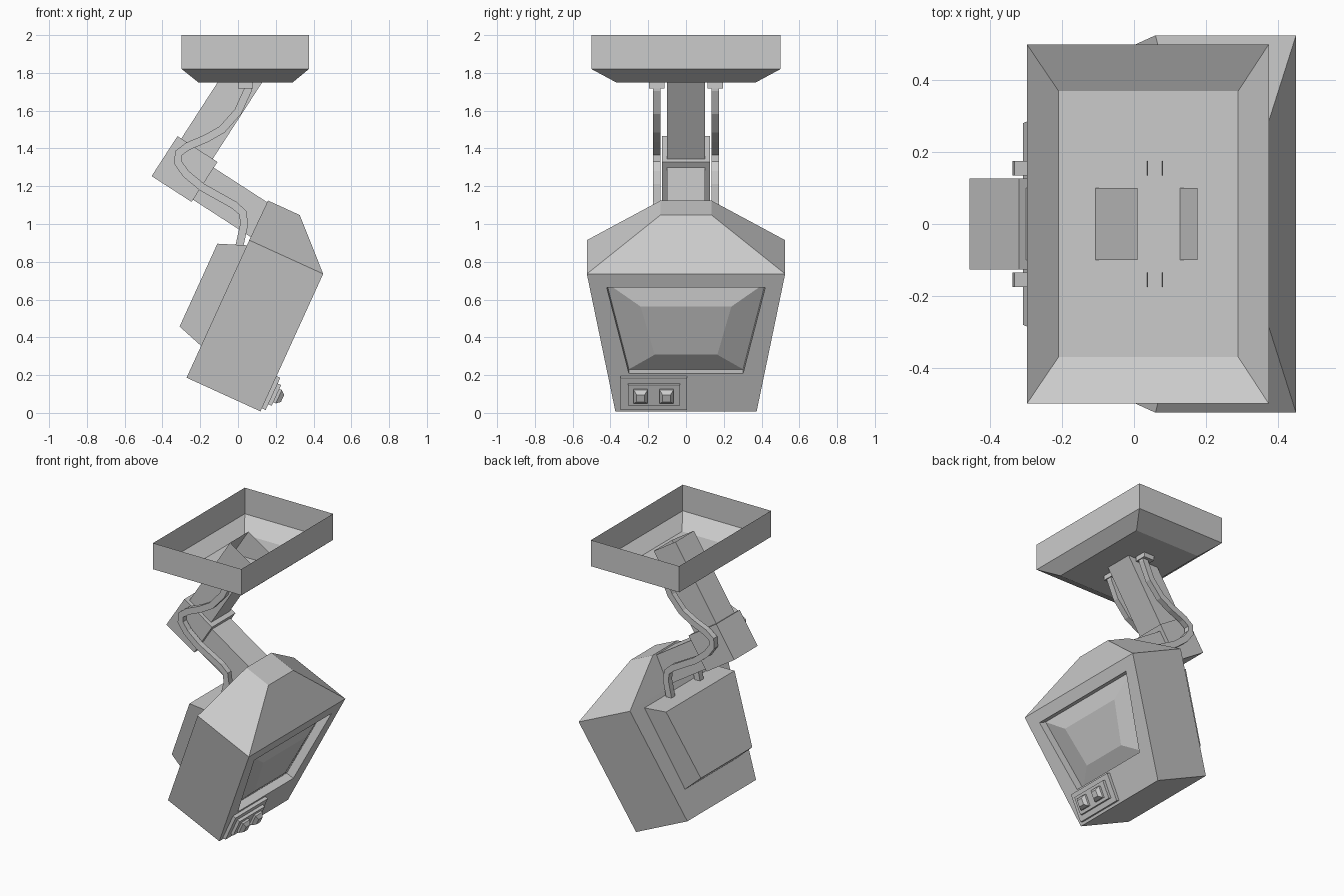
import bpy, bmesh
from mathutils import Vector

if "Cube" in bpy.data.objects:
    bpy.data.objects.remove(bpy.data.objects["Cube"])


def frame(ox, oz, ax, az):
    """Tilted frame in the xz plane: (a, y, b), a along (ax, az), b at right angles to it."""
    n = (ax * ax + az * az) ** 0.5
    ax, az = ax / n, az / n
    return lambda a, y, b: Vector((ox + a * ax - b * az, y, oz + a * az + b * ax))


WORLD = frame(0, 0, 1, 0)
ARM = frame(-0.283, 1.291, 0.84, -0.543)      # a = lower arm direction, b = upper arm direction
HEAD = frame(0.119, 0.008, 0.91, -0.415)      # a = out of the screen, b = up the screen


def loft(name, rings, fr=WORLD, caps=(True, True), skip=()):
    """Join rings of points with quads; skip lists (ring, side) quads to leave out."""
    bm = bmesh.new()
    vs = [[bm.verts.new(fr(*p)) for p in r] for r in rings]
    n = len(rings[0])
    for i in range(len(vs) - 1):
        for j in range(n):
            if (i, j) not in skip:
                k = (j + 1) % n
                bm.faces.new((vs[i][j], vs[i][k], vs[i + 1][k], vs[i + 1][j]))
    if caps[0]:
        bm.faces.new(vs[0][::-1])
    if caps[1]:
        bm.faces.new(vs[-1])
    bmesh.ops.recalc_face_normals(bm, faces=bm.faces)
    me = bpy.data.meshes.new(name)
    bm.to_mesh(me)
    bm.free()
    ob = bpy.data.objects.new(name, me)
    bpy.context.collection.objects.link(ob)
    return ob


def flat(b, a0, a1, y0, y1):
    """Rectangle at height b."""
    return [(a0, y0, b), (a1, y0, b), (a1, y1, b), (a0, y1, b)]


def trap(a, b0, w0, b1, w1, yc=0):
    """Upright trapezoid at depth a: half width w0 at b0, w1 at b1."""
    return [(a, yc - w0, b0), (a, yc + w0, b0), (a, yc + w1, b1), (a, yc - w1, b1)]


# Ceiling tray, open at the top
loft("ceiling_mount", [flat(2.0, -0.298, 0.375, -0.5, 0.5),
                       flat(1.82, -0.298, 0.375, -0.5, 0.5),
                       flat(1.75, -0.21, 0.29, -0.37, 0.37)], caps=(False, True))

# Folding arm: open upper tube, elbow block, lower tube
loft("upper_arm", [flat(b, -0.102, 0.096, -0.1, 0.1) for b in (0.12, 0.698)],
     ARM, caps=(False, False))
loft("elbow", [flat(b, -0.126, 0.126, -0.127, 0.127) for b in (-0.126, 0.126)], ARM)
loft("lower_arm", [trap(a, -0.112, 0.1, 0.09, 0.1) for a in (0.12, 0.55)],
     ARM, caps=(False, False))

# Monitor housing: tapered shell with a recessed screen opening
loft("monitor_housing", [trap(-0.43, 0, 0.374, 0.8, 0.525),
                         trap(0, 0, 0.374, 0.8, 0.525),
                         trap(0, 0.22, 0.302, 0.722, 0.42),
                         trap(-0.055, 0.22, 0.302, 0.722, 0.42)],
     HEAD, caps=(True, False), skip={(0, 2)})
loft("screen", [trap(-0.055, 0.22, 0.302, 0.722, 0.42),
                trap(-0.01, 0.325, 0.166, 0.605, 0.24)], HEAD, caps=(False, True))
loft("monitor_hood", [flat(0.8, -0.43, 0, -0.525, 0.525),
                      flat(1.032, -0.427, -0.242, -0.135, 0.135)],
     HEAD, caps=(False, True))
loft("rear_casing", [trap(-0.43, 0.185, 0.29, 0.77, 0.385),
                     trap(-0.576, 0.231, 0.28, 0.713, 0.373)],
     HEAD, caps=(False, True))

# Control panel: two stepped plates and two buttons
loft("panel_plate", [trap(a, 0.018, 0.176, 0.205, 0.176, -0.17) for a in (0, 0.022)],
     HEAD, caps=(False, True))
loft("panel_step", [trap(a, 0.052, 0.138, 0.172, 0.138, -0.17) for a in (0.022, 0.042)],
     HEAD, caps=(False, True))
for i, y in enumerate((-0.24, -0.103)):
    loft(f"button_{i + 1}", [trap(0.042, 0.072, 0.037, 0.15, 0.037, y),
                             trap(0.056, 0.072, 0.037, 0.15, 0.037, y),
                             trap(0.078, 0.09, 0.021, 0.132, 0.021, y)],
         HEAD, caps=(False, True))

# Cables with square section along the arm, one on each side
PATH = [(0.06, 1.78), (0.052, 1.71), (0.0, 1.595), (-0.085, 1.5), (-0.17, 1.452),
        (-0.265, 1.412), (-0.315, 1.375), (-0.318, 1.325), (-0.275, 1.265), (-0.19, 1.195),
        (-0.02, 1.1), (0.025, 1.06), (0.033, 1.0), (0.0, 0.85)]
pts = [Vector(p) for p in PATH]
for side, s in (("left", -1), ("right", 1)):
    rings = []
    for i, p in enumerate(pts):
        t = (pts[min(i + 1, len(pts) - 1)] - pts[max(i - 1, 0)]).normalized()
        n = Vector((t.y, -t.x)) * 0.021
        rings.append([(p.x + e * n.x, s * 0.155 + d * 0.02, p.y + e * n.y)
                      for e, d in ((-1, -1), (1, -1), (1, 1), (-1, 1))])
    loft(f"cable_{side}", rings, caps=(False, False))
    loft(f"cable_socket_{side}",
         [flat(b, 0.0, 0.08, s * 0.155 - 0.04, s * 0.155 + 0.04) for b in (1.718, 1.75)],
         caps=(True, False))
